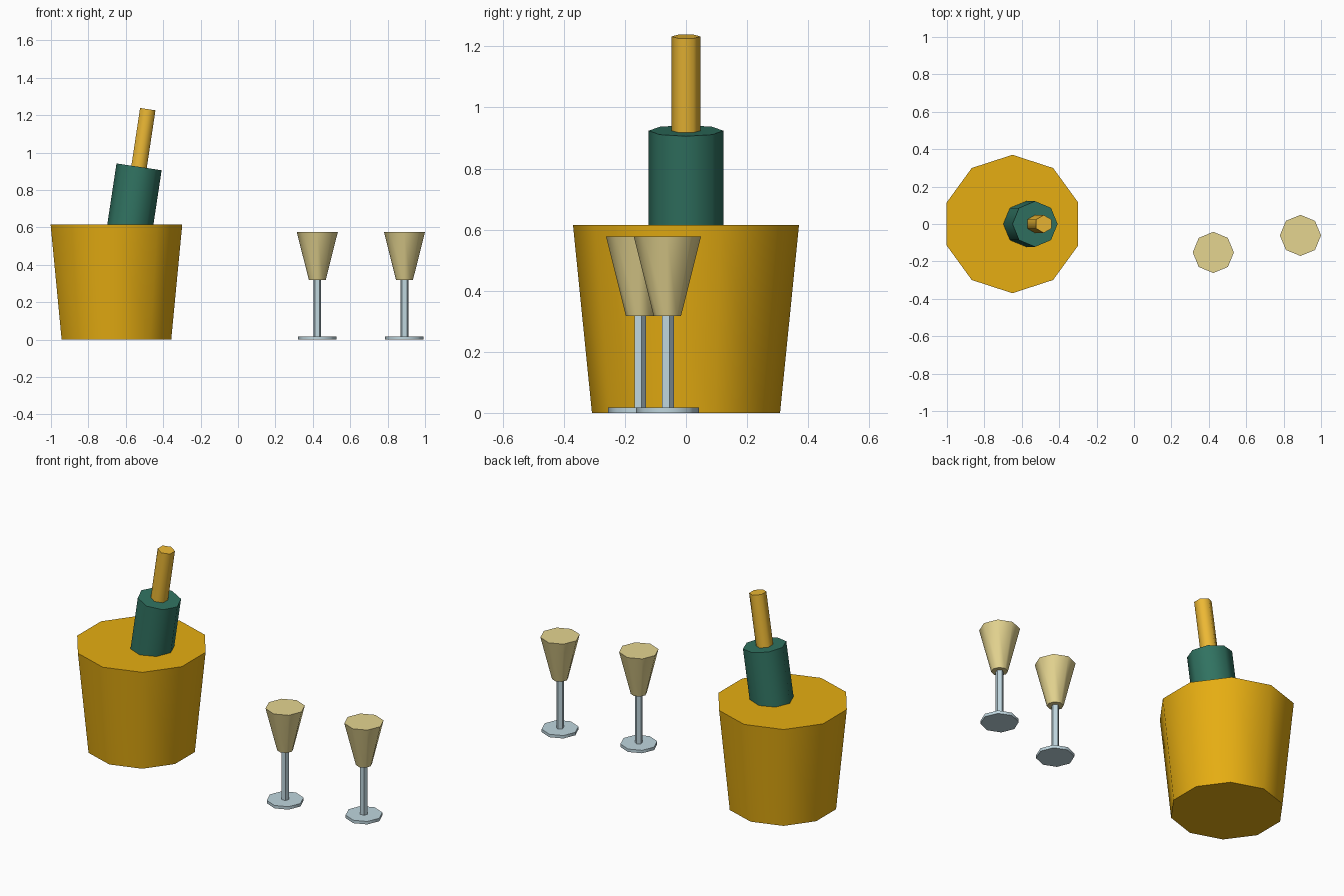
import bpy
from math import radians, sin, cos
from mathutils import Vector

if "Cube" in bpy.data.objects:
    bpy.data.objects.remove(bpy.data.objects["Cube"])


def material(name, color):
    mat = bpy.data.materials.new(name)
    mat.diffuse_color = (*color, 1)
    mat.use_nodes = True
    mat.node_tree.nodes["Principled BSDF"].inputs["Base Color"].default_value = mat.diffuse_color
    return mat


gold = material("bucket_gold", (0.79, 0.42, 0.006))
foil = material("foil_gold", (0.84, 0.48, 0.035))
green = material("bottle_green", (0.03, 0.17, 0.12))
wine = material("pale_wine", (0.78, 0.66, 0.28))
glass = material("pale_glass", (0.52, 0.67, 0.73))


def frustum(name, mat, sides, r_low, r_high, low, high, tilt=0.0):
    """Tapered prism between two points; the first corner faces +y."""
    low, high = Vector(low), Vector(high)
    bpy.ops.mesh.primitive_cone_add(
        vertices=sides, radius1=r_low, radius2=r_high,
        depth=(high - low).length, location=(low + high) / 2,
        rotation=(0, tilt, 0))
    obj = bpy.context.object
    obj.name = name
    obj.data.materials.append(mat)
    bpy.ops.object.shade_smooth_by_angle(angle=radians(65))
    return obj


# Ice bucket
frustum("bucket", gold, 10, 0.308, 0.37, (-0.65, 0, 0), (-0.65, 0, 0.615))

# Leaning bottle: body and neck share one tilted axis
TILT = 0.15
axis = Vector((sin(TILT), 0, cos(TILT)))
shoulder = Vector((-0.529, 0, 0.924))
frustum("bottle_body", green, 8, 0.122, 0.122, shoulder - axis * 0.55, shoulder, TILT)
frustum("bottle_neck", foil, 6, 0.048, 0.048, shoulder - axis * 0.02,
        shoulder + axis * 0.312, TILT)

# Two stemmed glasses
for label, x, y in (("left", 0.424, -0.152), ("right", 0.89, -0.061)):
    frustum(f"glass_base_{label}", glass, 8, 0.103, 0.103, (x, y, 0), (x, y, 0.018))
    frustum(f"glass_stem_{label}", glass, 5, 0.0215, 0.0215, (x, y, 0.015), (x, y, 0.32))
    frustum(f"glass_bowl_{label}", wine, 8, 0.045, 0.11, (x, y, 0.318), (x, y, 0.577))
